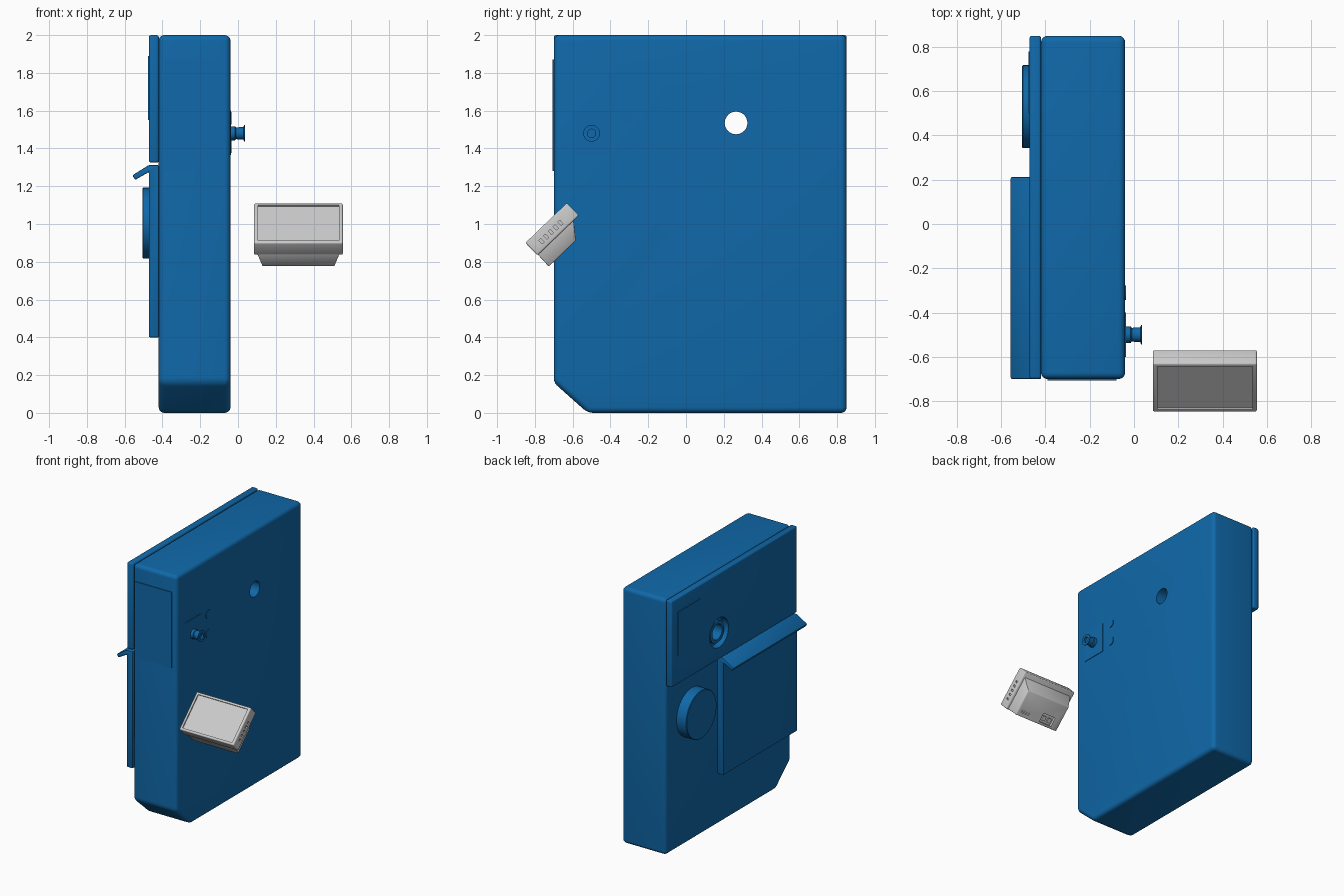
import bpy, bmesh, math
from mathutils import Matrix, Vector

if "Cube" in bpy.data.objects:
    bpy.data.objects.remove(bpy.data.objects["Cube"])

blue = bpy.data.materials.new("blue_paint")
blue.diffuse_color = (0.005, 0.14, 0.40, 1)
blue.use_nodes = True
blue.node_tree.nodes["Principled BSDF"].inputs["Base Color"].default_value = blue.diffuse_color


def apply_mods(ob):
    bpy.ops.object.select_all(action='DESELECT')
    bpy.context.view_layer.objects.active = ob
    ob.select_set(True)
    for m in list(ob.modifiers):
        bpy.ops.object.modifier_apply(modifier=m.name)


def finish(name, bm, mat=None, bevel=0, segs=3, pose=None):
    bmesh.ops.recalc_face_normals(bm, faces=bm.faces[:])
    me = bpy.data.meshes.new(name)
    bm.to_mesh(me)
    bm.free()
    ob = bpy.data.objects.new(name, me)
    bpy.context.collection.objects.link(ob)
    if pose:
        ob.matrix_world = pose
    if mat:
        me.materials.append(mat)
    if bevel:
        m = ob.modifiers.new("bevel", 'BEVEL')
        m.width, m.segments = bevel, segs
        m.limit_method, m.angle_limit = 'ANGLE', math.radians(30)
    apply_mods(ob)
    bpy.ops.object.shade_smooth_by_angle(angle=math.radians(35))
    return ob


def hull(name, pts, **kw):
    bm = bmesh.new()
    for p in pts:
        bm.verts.new(p)
    bmesh.ops.convex_hull(bm, input=bm.verts[:])
    bmesh.ops.dissolve_limit(bm, angle_limit=0.01, verts=bm.verts[:], edges=bm.edges[:])
    return finish(name, bm, **kw)


def box(name, lo, hi, **kw):
    return hull(name, [(x, y, z) for x in (lo[0], hi[0])
                       for y in (lo[1], hi[1]) for z in (lo[2], hi[2])], **kw)


def prism(name, pts, direction, **kw):
    bm = bmesh.new()
    f = bm.faces.new([bm.verts.new(p) for p in pts])
    r = bmesh.ops.extrude_face_region(bm, geom=[f])
    bmesh.ops.translate(bm, vec=Vector(direction),
                        verts=[v for v in r['geom'] if isinstance(v, bmesh.types.BMVert)])
    return finish(name, bm, **kw)


def lathe(name, y, z, profile, closed=False, n=48, **kw):
    """Revolve (x, radius) points around an x-parallel axis."""
    bm = bmesh.new()
    rings = [[bm.verts.new((x, y + r * math.cos(2 * math.pi * i / n),
                            z + r * math.sin(2 * math.pi * i / n)))
              for i in range(n)] for x, r in profile]
    pairs = list(zip(rings, rings[1:])) + ([(rings[-1], rings[0])] if closed else [])
    for a, b in pairs:
        for i in range(n):
            j = (i + 1) % n
            bm.faces.new((a[i], a[j], b[j], b[i]))
    if not closed:
        bm.faces.new(rings[0])
        bm.faces.new(rings[-1])
    return finish(name, bm, **kw)


def cut(ob, cutter):
    m = ob.modifiers.new("cut", 'BOOLEAN')
    m.operation, m.object, m.solver = 'DIFFERENCE', cutter, 'EXACT'
    bpy.context.view_layer.update()
    apply_mods(ob)
    bpy.ops.object.shade_smooth_by_angle(angle=math.radians(35))
    bpy.data.objects.remove(cutter)


# cabinet body with sloped lower front corner
body = prism("cabinet_body", [(-0.42, y, z) for y, z in
             ((-0.70, 0.16), (-0.52, 0), (0.85, 0), (0.85, 2), (-0.70, 2))],
             (0.38, 0, 0), mat=blue, bevel=0.03, segs=5)

# upper side panel, flush with the top
panel = box("upper_side_panel", (-0.472, -0.70, 1.325), (-0.419, 0.85, 2),
            mat=blue, bevel=0.012)

# through hole with counterbore on the panel
HY, HZ = 0.265, 1.535
cut(body, lathe("hole_cutter", HY, HZ, [(-0.7, 0.06), (0.2, 0.06)]))
cut(panel, lathe("panel_hole_cutter", HY, HZ, [(-0.7, 0.115), (-0.3, 0.115)]))
lathe("hole_collar", HY, HZ, [(-0.418, 0.06), (-0.455, 0.06), (-0.455, 0.085), (-0.418, 0.085)],
      closed=True, mat=blue)

# lower door with a sloping grip lip
prism("lower_door", [(x, -0.70, z) for x, z in
      ((-0.419, 0.40), (-0.472, 0.40), (-0.472, 1.275), (-0.545, 1.233),
       (-0.559, 1.258), (-0.472, 1.312), (-0.419, 1.312))],
      (0, 0.912, 0), mat=blue, bevel=0.006, segs=2)

# large round dial on the left side
lathe("round_dial", 0.53, 1.005, [(-0.42, 0.187), (-0.502, 0.187), (-0.506, 0.183)],
      n=64, mat=blue)

# thin label plates
box("side_label", (-0.476, 0.50, 1.55), (-0.47, 0.78, 1.89), mat=blue)
box("front_label", (-0.39, -0.706, 1.28), (-0.08, -0.699, 1.87), mat=blue)
box("lock_label", (-0.042, -0.60, 1.365), (-0.036, -0.40, 1.60), mat=blue)

# push button stem with dished end, and two flat buttons
lathe("lock_knob", -0.50, 1.48, [(-0.045, 0.037), (-0.015, 0.037), (-0.01, 0.031), (0.03, 0.034),
                                (0.031, 0.044), (0.036, 0.044), (0.036, 0.022), (0.022, 0.022)],
      n=32, mat=blue)
for i, z in enumerate((1.41, 1.56)):
    lathe(f"flat_button_{i + 1}", -0.31, z, [(-0.045, 0.033), (-0.035, 0.033)], n=32, mat=blue)

# tilted display unit: local y runs up the screen, local z points out of it
pose = Matrix.Translation((0.32, -0.85, 0.90)) @ Matrix.Rotation(math.radians(44), 4, 'X')
bezel = box("display_bezel", (-0.235, 0, -0.092), (0.235, 0.305, 0), bevel=0.008, pose=pose)
cut(bezel, box("screen_cutter", (-0.215, 0.018, -0.01), (0.215, 0.287, 0.05), pose=pose))

# ventilation slots on both bezel sides
for side in (-1, 1):
    for k in range(5):
        y = 0.06 + k * 0.035
        cut(bezel, box("slot_cutter", (side * 0.235 - 0.008, y, -0.065),
                       (side * 0.235 + 0.008, y + 0.014, -0.04), pose=pose))

# tapered rear housing with connector bay and small sockets
rear = hull("display_rear", [(s * w, y, z) for s in (-1, 1) for w, y, z in
            ((0.217, 0.004, -0.09), (0.217, 0.268, -0.09),
             (0.19, 0.002, -0.176), (0.19, 0.2, -0.176))], bevel=0.004, segs=2, pose=pose)
cut(rear, box("bay_cutter", (-0.13, 0.02, -0.2), (-0.02, 0.09, -0.155), pose=pose))
for k in range(4):
    x = 0.09 + k * 0.022
    cut(rear, box("socket_cutter", (x, 0.03, -0.2), (x + 0.011, 0.05, -0.168), pose=pose))
for k in range(2):
    x = -0.115 + k * 0.05
    box(f"bay_connector_{k + 1}", (x, 0.035, -0.168), (x + 0.03, 0.07, -0.15), pose=pose)
